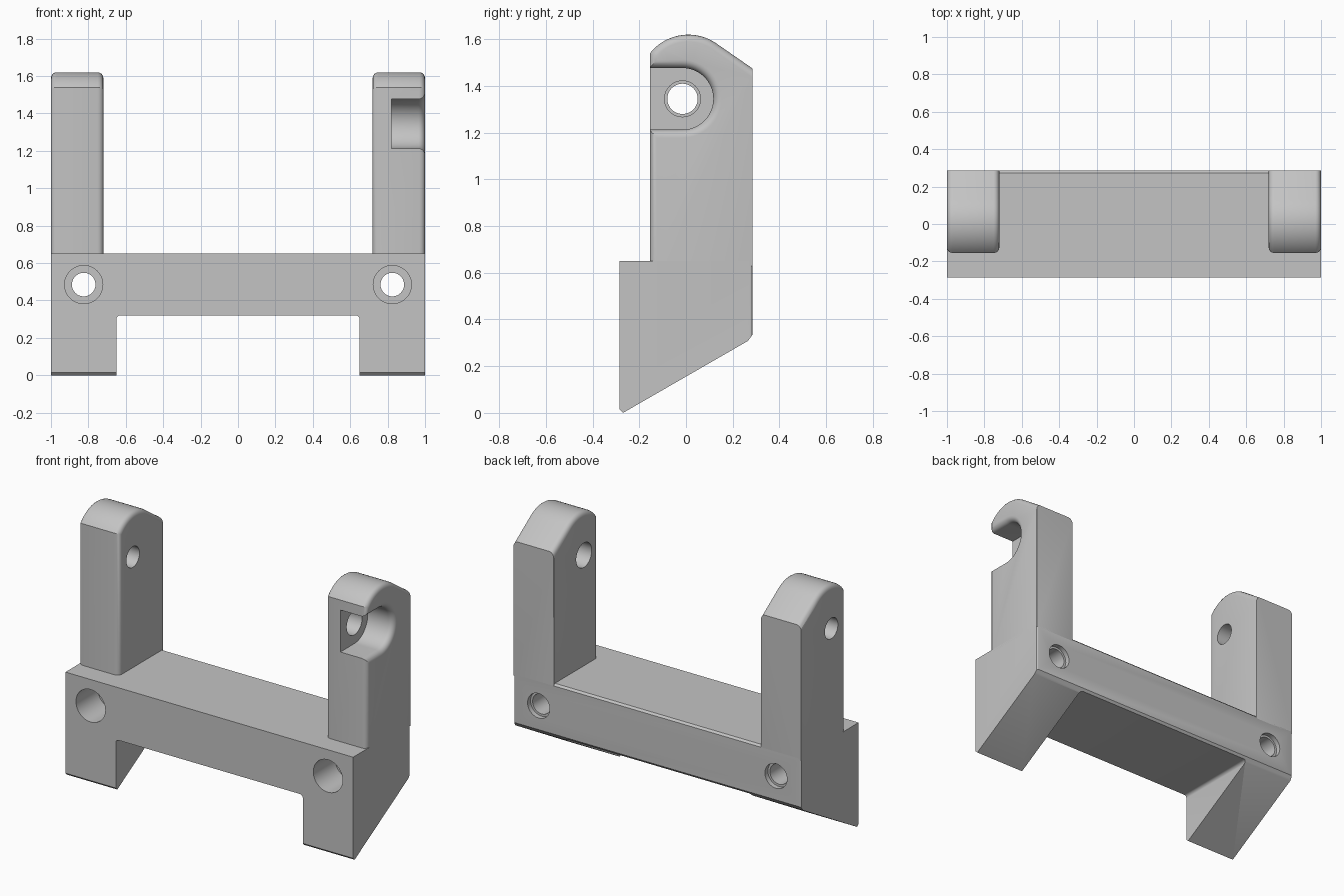
import bpy, bmesh
from math import sin, cos, pi, sqrt, radians

cube = bpy.data.objects.get("Cube")
if cube:
    bpy.data.objects.remove(cube, do_unlink=True)

grey = bpy.data.materials.new("plain grey")
grey.use_nodes = True
colour = (0.55, 0.55, 0.55, 1)
grey.diffuse_color = colour
grey.node_tree.nodes["Principled BSDF"].inputs["Base Color"].default_value = colour

HALF = 1.0            # half the overall width
DEPTH = 0.285         # half the overall depth
TOP = 0.65            # top of the base
POST_IN = 0.72        # inner face of the posts
POST_FRONT = -0.155   # front face of the posts
PIVOT = (-0.015, 1.345)


def loft(name, rings, bevels=()):
    """Skin matching rings of points, cap the ends, then round chosen edges."""
    bm = bmesh.new()
    rows = [[bm.verts.new(p) for p in ring] for ring in rings]
    n = len(rows[0])
    for a, b in zip(rows, rows[1:]):
        for i in range(n):
            j = (i + 1) % n
            bm.faces.new((a[i], a[j], b[j], b[i]))
    bm.faces.new(rows[0])
    bm.faces.new(rows[-1])
    bmesh.ops.recalc_face_normals(bm, faces=bm.faces[:])
    for width, steps, rule in bevels:
        edges = [e for e in bm.edges if rule(e.verts[0].co, e.verts[1].co)]
        bmesh.ops.bevel(bm, geom=edges, offset=width, segments=steps,
                        profile=0.5, affect='EDGES', clamp_overlap=True)
    bmesh.ops.recalc_face_normals(bm, faces=bm.faces[:])
    mesh = bpy.data.meshes.new(name)
    bm.to_mesh(mesh)
    bm.free()
    obj = bpy.data.objects.new(name, mesh)
    bpy.context.collection.objects.link(obj)
    mesh.materials.append(grey)
    return obj


def activate(obj):
    bpy.ops.object.select_all(action='DESELECT')
    obj.select_set(True)
    bpy.context.view_layer.objects.active = obj


def cut(obj, cutter):
    cutter.hide_render = True
    mod = obj.modifiers.new("cut", 'BOOLEAN')
    mod.operation = 'DIFFERENCE'
    mod.solver = 'EXACT'
    mod.object = cutter
    activate(obj)
    bpy.ops.object.modifier_apply(modifier=mod.name)
    bpy.data.objects.remove(cutter, do_unlink=True)


def circle(r, steps=48):
    return [(r * cos(2 * pi * i / steps), r * sin(2 * pi * i / steps))
            for i in range(steps)]


def along_x(profile, xs):
    return [[(x, y, z) for y, z in profile] for x in xs]


def is_side(a, b, x):
    return abs(abs(a.x) - x) < 1e-4 and abs(a.x - b.x) < 1e-4


def is_back(a, b):
    return a.y > DEPTH - 1e-4 and b.y > DEPTH - 1e-4


# Base: side profile with a sloping underside, across the whole width
profile = [(-DEPTH, 0.015), (-0.27, 0), (0.265, 0.308), (DEPTH, 0.335),
           (DEPTH, TOP - 0.012), (DEPTH - 0.012, TOP), (-DEPTH, TOP)]
base = loft("base", along_x(profile, (-HALF, HALF)),
            [(0.014, 3, lambda a, b: is_side(a, b, HALF) and is_back(a, b))])

# Opening between the legs, with rounded upper corners
r, w, roof = 0.02, 0.65, 0.32
arch = [(-w, -0.2), (w, -0.2)]
arch += [(w - r + r * cos(a), roof - r + r * sin(a))
         for a in (i * pi / 8 for i in range(5))]
arch += [(-x, z) for x, z in reversed(arch[2:])]
cut(base, loft("opening", [[(x, y, z) for x, z in arch] for y in (-0.5, 0.5)]))

# Stepped screw holes
steps = [(-0.4, 0.102), (-0.07, 0.102), (-0.07, 0.063),
         (0.255, 0.063), (0.255, 0.077), (0.4, 0.077)]
for side in (-1, 1):
    cut(base, loft("screw_hole", [[(side * 0.825 + x, y, 0.485 + z)
                                   for x, z in circle(rad)] for y, rad in steps]))

# Posts: rounded head that runs into a straight slope at the back
cy, cz, head = 0.01, 1.41, 0.21
start, end = -radians(51.8), radians(35)
post_profile = [(DEPTH, TOP - 0.02), (POST_FRONT, TOP - 0.02)]
post_profile += [(cy + head * sin(a), cz + head * cos(a))
                 for a in (start + (end - start) * i / 16 for i in range(17))]
post_profile += [(DEPTH, 1.475)]


def front_or_head(a, b):
    on_side = is_side(a, b, HALF) or is_side(a, b, POST_IN)
    return on_side and not is_back(a, b) and max(a.z, b.z) > TOP


def back_upright(a, b):
    on_side = is_side(a, b, HALF) or is_side(a, b, POST_IN)
    return on_side and is_back(a, b) and abs(a.z - b.z) > 0.3


def make_post(name, side, hole):
    post = loft(name, along_x(post_profile, (side * POST_IN, side * HALF)),
                [(0.03, 4, front_or_head), (0.014, 3, back_upright)])
    pin = [(PIVOT[0] + y, PIVOT[1] + z) for y, z in circle(hole)]
    cut(post, loft("pin_hole", along_x(pin, (side * 0.6, side * 1.1))))
    return post


right_post = make_post("right_post", -1, 0.065)
left_post = make_post("left_post", 1, 0.077)


# Pocket open to the front of the left post, with a rounded lip
def slot(x, rad):
    pts = [(x, -0.4, PIVOT[1] - rad)]
    pts += [(x, PIVOT[0] + rad * cos(a), PIVOT[1] + rad * sin(a))
            for a in (-pi / 2 + pi * i / 32 for i in range(33))]
    return pts + [(x, -0.4, PIVOT[1] + rad)]


lip, slot_r = 0.035, 0.132
rings = [slot(0.82, slot_r)]
for i in range(7):
    t = sin(i / 6 * pi / 2)
    rings.append(slot(HALF - lip + lip * t, slot_r + lip * (1 - sqrt(max(0, 1 - t * t)))))
rings.append(slot(HALF + 0.05, slot_r + lip))
cut(left_post, loft("pocket", rings))

for obj in (base, right_post, left_post):
    activate(obj)
    bpy.ops.object.shade_smooth_by_angle(angle=radians(30))
